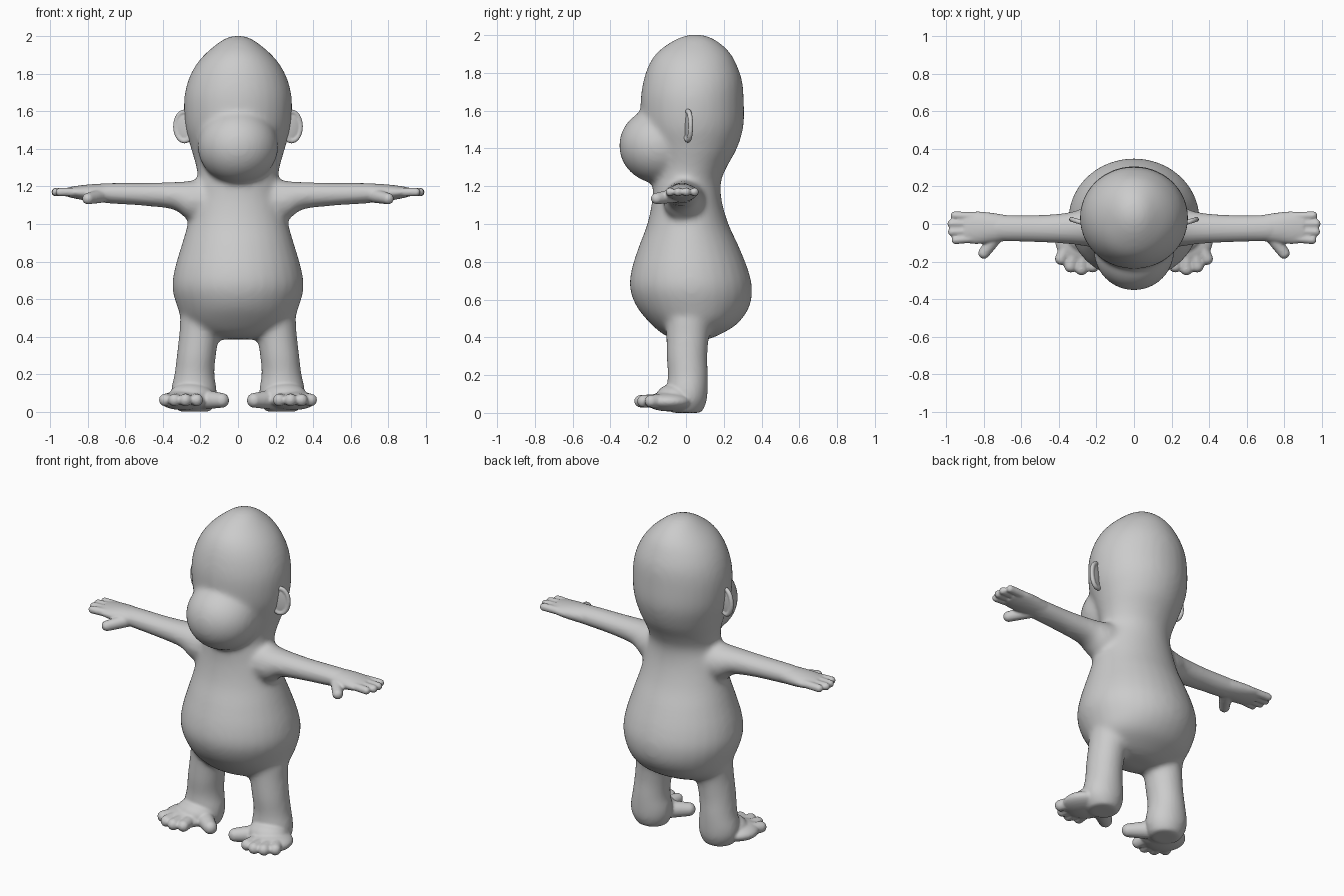
import bpy
import bmesh
import math
from mathutils import Matrix, Vector

cube = bpy.data.objects.get("Cube")
if cube:
    bpy.data.objects.remove(cube, do_unlink=True)

SIDES = (1, -1)
SEGMENTS = 32

clay = bpy.data.materials.new("clay_grey")
clay.use_nodes = True
colour = (0.6, 0.6, 0.6, 1)
clay.diffuse_color = colour
clay.node_tree.nodes["Principled BSDF"].inputs["Base Color"].default_value = colour


def spline(rows, steps=5):
    """Smoothly interpolate the rows of a profile."""
    out = []
    for i in range(len(rows) - 1):
        a, b = rows[max(i - 1, 0)], rows[i]
        c, d = rows[i + 1], rows[min(i + 2, len(rows) - 1)]
        for k in range(steps):
            t = k / steps
            out.append([q + t / 2 * (r - p + t * (2 * p - 5 * q + 4 * r - s + t * (3 * (q - r) + s - p)))
                        for p, q, r, s in zip(a, b, c, d)])
    return out + [list(rows[-1])]


def loft(bm, rows, place):
    """Skin elliptical rings; place(row, cos, sin) gives each ring point."""
    rings = []
    for row in spline(rows):
        angles = [2 * math.pi * i / SEGMENTS for i in range(SEGMENTS)]
        rings.append([bm.verts.new(place(row, math.cos(a), math.sin(a))) for a in angles])
    for low, high in zip(rings, rings[1:]):
        for i in range(SEGMENTS):
            j = (i + 1) % SEGMENTS
            bm.faces.new((low[i], low[j], high[j], high[i]))
    bm.faces.new(rings[0][::-1])
    bm.faces.new(rings[-1])


def blob(bm, centre, radii, side=1, turn=0, detail=4):
    x, y, z = centre
    matrix = (Matrix.Translation((x * side, y, z)) @ Matrix.Rotation(turn * side, 4, "Z")
              @ Matrix.Diagonal((*radii, 1)))
    bmesh.ops.create_icosphere(bm, subdivisions=detail, radius=1, matrix=matrix)


def digit(bm, start, end, r_start, r_end, side, count=10):
    """Tapered rounded finger or toe."""
    for i in range(count):
        t = i / (count - 1)
        r = r_start + (r_end - r_start) * t
        blob(bm, Vector(start).lerp(Vector(end), t), (r, r, r), side, detail=3)


def fuse(bm, name, voxel, rounds):
    """Turn overlapping pieces into one softened skin."""
    bmesh.ops.recalc_face_normals(bm, faces=bm.faces[:])
    mesh = bpy.data.meshes.new(name)
    bm.to_mesh(mesh)
    bm.free()
    mesh.materials.append(clay)
    obj = bpy.data.objects.new(name, mesh)
    bpy.context.collection.objects.link(obj)
    remesh = obj.modifiers.new("skin", "REMESH")
    remesh.mode = "VOXEL"
    remesh.voxel_size = voxel
    remesh.use_smooth_shade = True
    soften = obj.modifiers.new("soften", "SMOOTH")
    soften.factor = 0.5
    soften.iterations = rounds
    return obj


# Torso and head profile: height, half width, front y, back y
trunk = [
    (0.385, 0.10, -0.02, 0.10), (0.41, 0.20, -0.11, 0.17), (0.47, 0.285, -0.185, 0.27),
    (0.56, 0.325, -0.26, 0.335), (0.66, 0.35, -0.297, 0.35), (0.76, 0.338, -0.288, 0.328),
    (0.88, 0.303, -0.25, 0.28), (1.0, 0.268, -0.205, 0.225), (1.12, 0.24, -0.18, 0.19),
    (1.22, 0.215, -0.175, 0.185), (1.3, 0.222, -0.17, 0.215), (1.4, 0.25, -0.2, 0.27),
    (1.52, 0.282, -0.235, 0.305), (1.66, 0.288, -0.24, 0.306), (1.76, 0.268, -0.225, 0.297),
    (1.84, 0.23, -0.198, 0.27), (1.9, 0.182, -0.16, 0.238), (1.95, 0.125, -0.1, 0.19),
    (1.988, 0.07, -0.03, 0.13), (2.004, 0.02, 0.03, 0.07),
]
core = bmesh.new()
loft(core, trunk, lambda r, c, s: (r[1] * c, (r[2] + r[3]) / 2 + (r[3] - r[2]) / 2 * s, r[0]))

# Muzzle
blob(core, (0, -0.14, 1.415), (0.215, 0.214, 0.202))

# Arm: x, centre y, centre z, radius y, radius z
arm = [
    (0.12, 0, 1.12, 0.12, 0.13), (0.26, -0.015, 1.125, 0.105, 0.105), (0.34, -0.022, 1.15, 0.086, 0.075),
    (0.5, -0.025, 1.158, 0.075, 0.062), (0.65, -0.023, 1.163, 0.072, 0.057), (0.76, -0.02, 1.166, 0.075, 0.05),
]
# Leg: z, centre x, centre y, radius x, radius y
leg = [
    (0.5, 0.19, 0.02, 0.12, 0.13), (0.42, 0.205, 0.01, 0.108, 0.115), (0.3, 0.222, 0.005, 0.105, 0.109),
    (0.2, 0.232, 0.01, 0.107, 0.107), (0.12, 0.235, 0.005, 0.122, 0.111), (0.06, 0.235, 0, 0.12, 0.11),
    (0.0, 0.23, 0, 0.09, 0.085),
]
# Palm: same layout as the arm
palm = [
    (0.66, -0.022, 1.163, 0.066, 0.05), (0.76, -0.02, 1.166, 0.08, 0.047),
    (0.84, -0.02, 1.168, 0.087, 0.038), (0.905, -0.02, 1.17, 0.08, 0.026),
]


def along_x(side):
    return lambda r, c, s: (r[0] * side, r[1] + r[3] * c, r[2] + r[4] * s)


def along_z(side):
    return lambda r, c, s: ((r[1] + r[3] * c) * side, r[2] + r[4] * s, r[0])


for side in SIDES:
    loft(core, arm, along_x(side))
    loft(core, leg, along_z(side))

# Soften the big forms first, then add the small ones
rough = fuse(core, "rough_body", 0.015, 12)
depsgraph = bpy.context.evaluated_depsgraph_get()
soft_mesh = bpy.data.meshes.new_from_object(rough.evaluated_get(depsgraph))
bpy.data.objects.remove(rough, do_unlink=True)
skin = bmesh.new()
skin.from_mesh(soft_mesh)
bpy.data.meshes.remove(soft_mesh)

fingers = [(0.045, 0.955), (0.002, 0.972), (-0.042, 0.97), (-0.085, 0.95)]
toes = [(0.22, -0.225), (0.28, -0.24), (0.338, -0.225), (0.388, -0.185)]
for side in SIDES:
    # Hand
    loft(skin, palm, along_x(side))
    for y, tip in fingers:
        digit(skin, (0.86, y * 0.9, 1.17), (tip, y, 1.17), 0.024, 0.023, side)
    digit(skin, (0.73, -0.06, 1.15), (0.80, -0.155, 1.135), 0.038, 0.031, side)
    # Foot
    blob(skin, (0.29, -0.09, 0.06), (0.13, 0.125, 0.052), side)
    blob(skin, (0.25, -0.06, 0.08), (0.12, 0.1, 0.075), side)
    for x, y in toes:
        digit(skin, (x * 0.7 + 0.08, -0.11, 0.065), (x, y, 0.062), 0.035, 0.034, side)
    digit(skin, (0.2, -0.06, 0.065), (0.087, -0.15, 0.06), 0.056, 0.04, side)

fuse(skin, "body", 0.008, 3)

# Ears: thin dish with a raised rim
for side, label in zip(SIDES, ("left_ear", "right_ear")):
    ear = bmesh.new()
    blob(ear, (0.285, 0.01, 1.52), (0.056, 0.012, 0.08), side, 0.3)
    for i in range(48):
        a = 2 * math.pi * i / 48
        out = 0.05 * math.cos(a)
        centre = (0.285 + out * math.cos(0.3), 0.01 + out * math.sin(0.3), 1.52 + 0.077 * math.sin(a))
        blob(ear, centre, (0.014, 0.014, 0.014), side, detail=2)
    fuse(ear, label, 0.005, 3)
